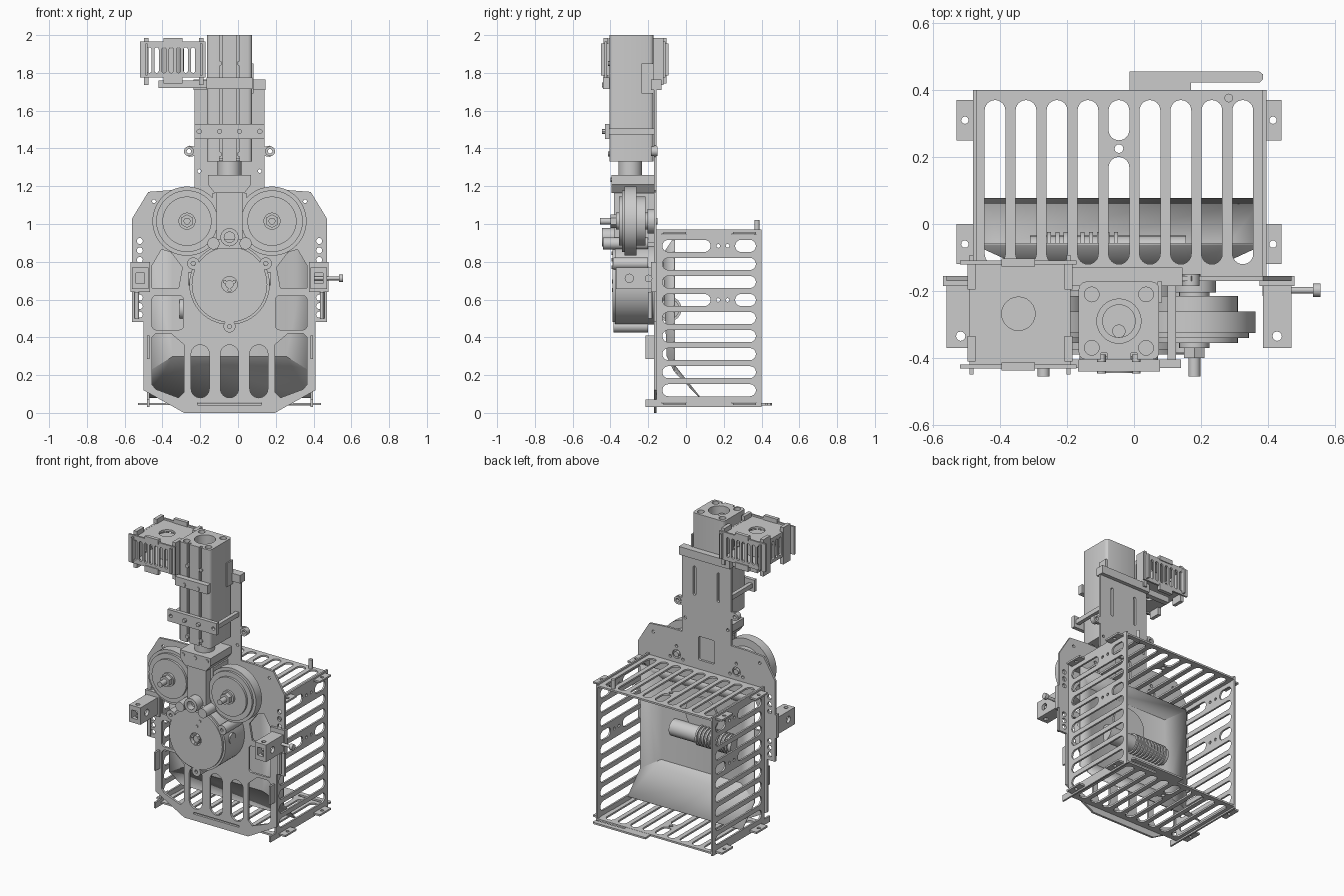
import bpy, bmesh, math
from mathutils import Matrix, Vector

if "Cube" in bpy.data.objects:
    bpy.data.objects.remove(bpy.data.objects["Cube"])

C = -0.045  # machine centre line in x
ROT = {'XY': Matrix.Identity(3),
       'XZ': Matrix(((1, 0, 0), (0, 0, -1), (0, 1, 0))),
       'YZ': Matrix(((0, 0, 1), (1, 0, 0), (0, 1, 0)))}


def finish(name, bm):
    me = bpy.data.meshes.new(name)
    bmesh.ops.recalc_face_normals(bm, faces=bm.faces)
    bm.to_mesh(me)
    bm.free()
    ob = bpy.data.objects.new(name, me)
    bpy.context.collection.objects.link(ob)
    return ob


def box(name, x0, x1, y0, y1, z0, z1):
    bm = bmesh.new()
    bmesh.ops.create_cube(bm, size=1, matrix=Matrix.Translation(((x0 + x1) / 2, (y0 + y1) / 2, (z0 + z1) / 2))
                          @ Matrix.Diagonal((x1 - x0, y1 - y0, z1 - z0, 1)))
    return finish(name, bm)


def cyl(name, axis, u, v, r, w0, w1, n=32):
    """Cylinder along axis from w0 to w1; u, v are the other two coordinates."""
    i = 'xyz'.index(axis)
    c = [u, v]
    c.insert(i, (w0 + w1) / 2)
    rot = Matrix.Rotation(math.pi / 2, 4, 'Y' if axis == 'x' else 'X') if axis != 'z' else Matrix.Identity(4)
    bm = bmesh.new()
    bmesh.ops.create_cone(bm, cap_ends=True, segments=n, radius1=r, radius2=r, depth=abs(w1 - w0),
                          matrix=Matrix.Translation(c) @ rot)
    return finish(name, bm)


def plate(name, loops, plane, w0, w1):
    """Sheet with holes: first loop is the outline, inner loops are cut out."""
    cu = bpy.data.curves.new(name, 'CURVE')
    cu.dimensions, cu.fill_mode, cu.extrude = '2D', 'BOTH', abs(w1 - w0) / 2
    for lp in loops:
        s = cu.splines.new('POLY')
        s.points.add(len(lp) - 1)
        for p, q in zip(s.points, lp):
            p.co = (q[0], q[1], 0, 1)
        s.use_cyclic_u = True
    tmp = bpy.data.objects.new(name + "_curve", cu)
    bpy.context.collection.objects.link(tmp)
    bpy.context.view_layer.update()
    me = bpy.data.meshes.new_from_object(tmp.evaluated_get(bpy.context.evaluated_depsgraph_get()))
    bpy.data.objects.remove(tmp)
    bm = bmesh.new()
    bm.from_mesh(me)
    bmesh.ops.remove_doubles(bm, verts=bm.verts, dist=1e-5)
    off = {'XY': (0, 0, 1), 'XZ': (0, 1, 0), 'YZ': (1, 0, 0)}[plane]
    bmesh.ops.transform(bm, verts=bm.verts,
                        matrix=Matrix.Translation(Vector(off) * (w0 + w1) / 2) @ ROT[plane].to_4x4())
    return finish(name, bm)


def circ(u, v, r, n=24):
    return [(u + r * math.cos(i * math.tau / n), v + r * math.sin(i * math.tau / n)) for i in range(n)]


def rrect(u0, u1, v0, v1, r=0.0, k=6):
    if not r:
        return [(u0, v0), (u1, v0), (u1, v1), (u0, v1)]
    r = min(r, (u1 - u0) * .499, (v1 - v0) * .499)
    return [(cu + r * math.cos(a + j * math.pi / 2 / k), cv + r * math.sin(a + j * math.pi / 2 / k))
            for cu, cv, a in ((u1 - r, v0 + r, -math.pi / 2), (u1 - r, v1 - r, 0),
                              (u0 + r, v1 - r, math.pi / 2), (u0 + r, v0 + r, math.pi)) for j in range(k + 1)]


def both(poly):
    return [[(C + s * u, v) for u, v in poly] for s in (-1, 1)]


# Main front plate: symmetric outline with windows, slots and bolt holes
half = [(.24, 0), (.455, .12), (.455, .48), (.515, .48), (.515, 1.03), (.43, 1.17), (.3, 1.18), (.185, 1.18),
        (.185, 1.36), (.215, 1.355), (.24, 1.385), (.215, 1.415), (.185, 1.41), (.185, 1.76)]
loops = [[(C + u, v) for u, v in half] + [(C - u, v) for u, v in reversed(half)]]
loops += both([(.27, .66), (.41, .66), (.41, .78), (.36, .865), (.31, .85), (.25, .77)])
loops += both(rrect(.245, .41, .44, .62, .02))
loops += both([(.24, .11), (.27, .08), (.39, .125), (.41, .15), (.41, .40), (.39, .42), (.31, .42), (.24, .36)])
loops += [rrect(C + d - .048, C + d + .048, .08, .36, .048) for d in (-.155, 0, .155)]
loops += [rrect(C - .17, C + .17, .043, .055)]
loops += [rrect(C - .06, C + .06, 1.02, 1.18, .01)]
for z in (.52, .565, .61, .81, .86, .91):
    loops += both(circ(.475, z, .016, 16))
for u, z, r in ((.225, 1.015, .03), (.225, 1.07, .01), (.177, .99, .01), (.273, .99, .01), (.40, 1.12, .01),
                (.215, 1.385, .012), (.16, 1.73, .01), (.16, 1.28, .01)):
    loops += both(circ(u, z, r, 16))
loops += both(rrect(.08, .1, 1.45, 1.65, .01))
plate("front_plate", loops, 'XZ', -.17, -.155)

# Basket: slotted side panels, top and bottom (back is open)
for side, x in (("left", -.475), ("right", .39)):
    lp = [rrect(-.155, .4, .03, .97)]
    for i in range(9):
        z = .12 + i * .0955
        if i in (5, 8):
            lp += [rrect(-.125, .13, z - .032, z + .032, .032), rrect(.26, .37, z - .032, z + .032, .032),
                   circ(.17, z, .01, 12), circ(.22, z, .01, 12)]
        else:
            lp.append(rrect(-.125, .37, z - .032, z + .032, .032))
    lp += [rrect(a, a + .13, z - .006, z + .006) for a in (-.13, .24) for z in (.05, .95)]
    plate(side + "_basket_panel", lp, 'YZ', x - .006, x + .006)
    box(side + "_panel_tab", x - .006, x + .006, -.215, -.155, .285, .41)
    box(side + "_lower_tab", x - .006, x + .006, -.215, -.155, .03, .07)
for nm, z in (("top", .952), ("bottom", .047)):
    lp = [rrect(-.48, .395, -.155, .4)]
    for i in range(9):
        x = C - .37 + i * .0925
        if i == 4:
            lp += [rrect(x - .031, x + .031, -.12, .2, .031), rrect(x - .031, x + .031, .25, .37, .031),
                   circ(x, .225, .013, 12)]
        else:
            lp.append(rrect(x - .031, x + .031, -.12, .37, .031))
    plate(nm + "_basket_panel", lp, 'XY', z - .006, z + .006)
    for x0, x1 in ((-.53, -.47), (.385, .44)):
        for y in (-.12, .25):
            hx = x0 + .025 if x0 < 0 else x1 - .025
            plate(nm + "_mount_lug", [rrect(x0, x1, y, y + .12), circ(hx, y + .06, .011, 12)], 'XY', z - .006, z + .006)
plate("bottom_latch_bar", [[(-.013, .40), (.17, .40), (.17, .422), (.375, .422), (.385, .432), (.385, .447),
                            (.375, .455), (-.013, .455)]], 'XY', .04, .052)
cyl("corner_pin", 'z', .283, .376, .013, .94, 1.02, 16)

# Funnel inside the basket
bm = bmesh.new()
P = [(-.3, -.1, .3), (.3, -.1, .3), (.3, -.12, .84), (-.3, -.12, .84),
     (-.43, -.06, .22), (.43, -.06, .22), (.43, -.06, .93), (-.43, -.06, .93), (-.43, .075, .08), (.43, .075, .08)]
vs = [bm.verts.new((C + x, y, z)) for x, y, z in P]
for f in ((0, 1, 2, 3), (0, 1, 9, 8), (1, 2, 6, 5), (0, 3, 7, 4), (2, 3, 7, 6), (0, 4, 8), (1, 5, 9)):
    bm.faces.new([vs[i] for i in f])
m = finish("funnel", bm).modifiers.new("sheet", 'SOLIDIFY')
m.thickness, m.offset = .006, 0
cyl("funnel_bearing", 'y', C, .68, .12, -.16, -.1)

# Feed roller with threaded end
cyl("feed_roller", 'x', -.09, .55, .055, -.31, .155)
for i in range(10):
    cyl("roller_thread", 'x', -.09, .55, .066, -.285 + i * .025, -.273 + i * .025)

# Round gearbox
plate("gearbox", [circ(C, .68, .213, 64), circ(C, .68, .042), *[circ(C + .12 * math.cos(a), .68 + .12 * math.sin(a), .01, 10)
      for a in (.5, 2.6, 4.7)]], 'XZ', -.375, -.17)
plate("gearbox_cover", [circ(C, .68, .2, 64), circ(C, .68, .042)], 'XZ', -.39, -.375)
cyl("gearbox_shaft", 'y', C, .68, .022, -.385, -.17, 20)
for i in range(3):
    a = math.pi / 6 + i * math.tau / 3
    u, v = C + .222 * math.cos(a), .68 + .222 * math.sin(a)
    plate("gearbox_lug", [circ(u, v, .032), circ(u, v, .011, 12)], 'XZ', -.385, -.2)
    cyl("shaft_screw", 'y', C + .03 * math.cos(a), .68 + .03 * math.sin(a), .01, -.392, -.3, 10)
for i, z in enumerate((.77, .81, .845)):
    cyl("cover_screw", 'y', C + .01 + i * .022, z, .009, -.395, -.38, 10)
for s in (-1, 1):
    cyl("upper_lug", 'y', C + s * .085, .897, .032, -.44, -.2)
    cyl("side_port", 'x', -.3, .71, .035, C + s * .19, C + s * .217)
plate("eyelet", [circ(C, .93, .048), circ(C, .93, .028)], 'XZ', -.445, -.36)
box("upper_lug_bridge", C - .085, C + .085, -.40, -.2, .87, .92)

# Drive column and top flange
box("drive_column", C - .07, C + .07, -.38, -.17, .88, 1.18)
box("column_cheek", C - .09, C + .09, -.33, -.17, .9, 1.165)
plate("column_flange", [[(C + u, v) for u, v in ((-.115, 1.26), (-.115, 1.21), (-.08, 1.165), (.08, 1.165),
                                                (.115, 1.21), (.115, 1.26))]], 'XZ', -.395, -.17)
for u in (-.09, 0, .09):
    cyl("flange_screw", 'y', C + u, 1.235, .012, -.4, -.38, 12)
cyl("coupling", 'z', C, -.295, .063, 1.25, 1.35)

# Motor housing: square extrusion with grooves, bore and corner holes
out = rrect(C - .12, C + .12, -.405, -.172, .022, 3)
i = max(j for j, p in enumerate(out) if p[0] < C and p[1] < -.404) + 1
groove = [(C + s * .045 + d, y) for s in (-1, 1) for d, y in ((-.009, -.405), (-.009, -.385), (.009, -.385), (.009, -.405))]
lp = [out[:i] + groove + out[i:], circ(C, -.29, .066, 32)]
lp += [circ(C + a * .081, -.29 + b * .057 * 1.4, .022, 16) for a in (-1, 1) for b in (-1, 1)]
plate("motor_housing", lp, 'XY', 1.33, 2.0)
cyl("motor_core", 'z', C, -.29, .05, 1.33, 1.9)
cyl("motor_shaft", 'z', C, -.32, .02, 1.85, 1.96, 16)
box("motor_floor", C - .11, C + .11, -.395, -.18, 1.335, 1.35)
for z in (1.37, 1.49, 1.735, 1.85):
    for s in (-1, 1):
        cyl("housing_screw", 'y', C + s * .052, z, .013, -.446 if z in (1.49, 1.735) else -.412, -.39, 12)
# Clamp bars
plate("lower_clamp_bar", [rrect(C - .185, C + .185, 1.45, 1.53), *both(circ(.16, 1.49, .012, 12))], 'XZ', -.43, -.405)
box("upper_clamp_bar", C - .122, C + .122, -.44, -.405, 1.715, 1.775)
for s in (-1, 1):
    x = C + s * .158
    box("clamp_strut", x - .013, x + .013, -.41, -.155, 1.475, 1.505)
    plate("cable_eye", [circ(C + s * .215, 1.385, .026), circ(C + s * .215, 1.385, .012, 12)], 'XZ', -.185, -.15)
box("neck_cap_bar", C - .19, C + .19, -.185, -.13, 1.71, 1.765)
box("housing_cleat", C + .115, C + .128, -.235, -.172, 1.69, 1.85)

# Pulleys
for s in (-1, 1):
    x, z = C + s * .225, 1.015
    for nm, r, y0, y1 in (("pulley_rim", .183, -.325, -.262), ("pulley_front_step", .163, -.34, -.325),
                          ("pulley_hub", .13, -.355, -.215), ("pulley_bearing", .065, -.205, -.17),
                          ("pulley_spacer", .045, -.37, -.2), ("pulley_axle", .018, -.455, -.15)):
        cyl(nm, 'y', x, z, r, y0, y1, 64 if r > .1 else 32)
    cyl("axle_nut", 'y', x, z, .036, -.4, -.37, 6)

# Side brackets
for s in (-1, 1):
    a, b = sorted((C + s * .43, C + s * .515))
    plate("bracket_arm", [rrect(a, b, -.37, -.17), circ((a + b) / 2, -.335, .014, 12)], 'XY', .74, .77)
    plate("bracket_foot", [rrect(a, b, -.37, -.17), circ((a + b) / 2, -.335, .014, 12)], 'XY', .655, .685)
    for x in (a, b - .02):
        plate("bracket_cheek", [rrect(-.37, -.17, .685, .74), circ(-.3, .7125, .022, 16)], 'YZ', x, x + .02)
    box("bracket_base", a - .01, b + .01, -.185, -.155, .64, .80)
    cyl("tie_post", 'z', C + s * .49, -.19, .012, .50, .64, 12)
cyl("adjust_screw", 'x', -.198, .712, .01, .4, .54, 16)
cyl("adjust_screw_head", 'x', -.198, .712, .02, .535, .557, 16)

# Small slotted cage beside the motor
x0, x1, y0, y1 = -.485, -.195, -.425, -.115
cx, cy = -.345, -.268
for nm, z in (("top", 1.94), ("bottom", 1.785)):
    plate("cage_" + nm, [rrect(x0, x1, y0, y1), circ(cx, cy, .05)], 'XY', z, z + .014)
for y in (y0, y1):
    lp = [rrect(-.52, -.172, 1.775, 1.965)]
    lp += [rrect(cx - .135 + i * .0385, cx - .113 + i * .0385, 1.80, 1.935, .011) for i in range(7)]
    plate("cage_face", lp, 'XZ', y - .006, y + .006)
    box("cage_face_tab", cx - .05, cx + .05, y - .012, y + .012, 1.955, 1.985)
    box("cage_foot_tab", cx - .05, cx + .05, y - .012, y + .012, 1.745, 1.785)
for x in (x0, x1):
    lp = [rrect(-.45, -.092, 1.785, 1.955)]
    lp += [rrect(cy - .13 + i * .0385, cy - .108 + i * .0385, 1.805, 1.93, .011) for i in range(7)]
    plate("cage_side", lp, 'YZ', x - .006, x + .006)
    for y in (-.41, -.195):
        box("cage_corner_tab", x - .012, x + .012, y, y + .075, 1.735, 1.985)
cyl("cage_hub", 'z', cx, cy, .06, 1.8, 1.93)
box("cage_arm", -.42, -.16, -.2, -.165, 1.72, 1.76)

# Smooth shading on round parts, sharp edges kept
bpy.ops.object.select_all(action='SELECT')
bpy.context.view_layer.objects.active = bpy.data.objects["front_plate"]
bpy.ops.object.shade_smooth_by_angle(angle=math.radians(30))
